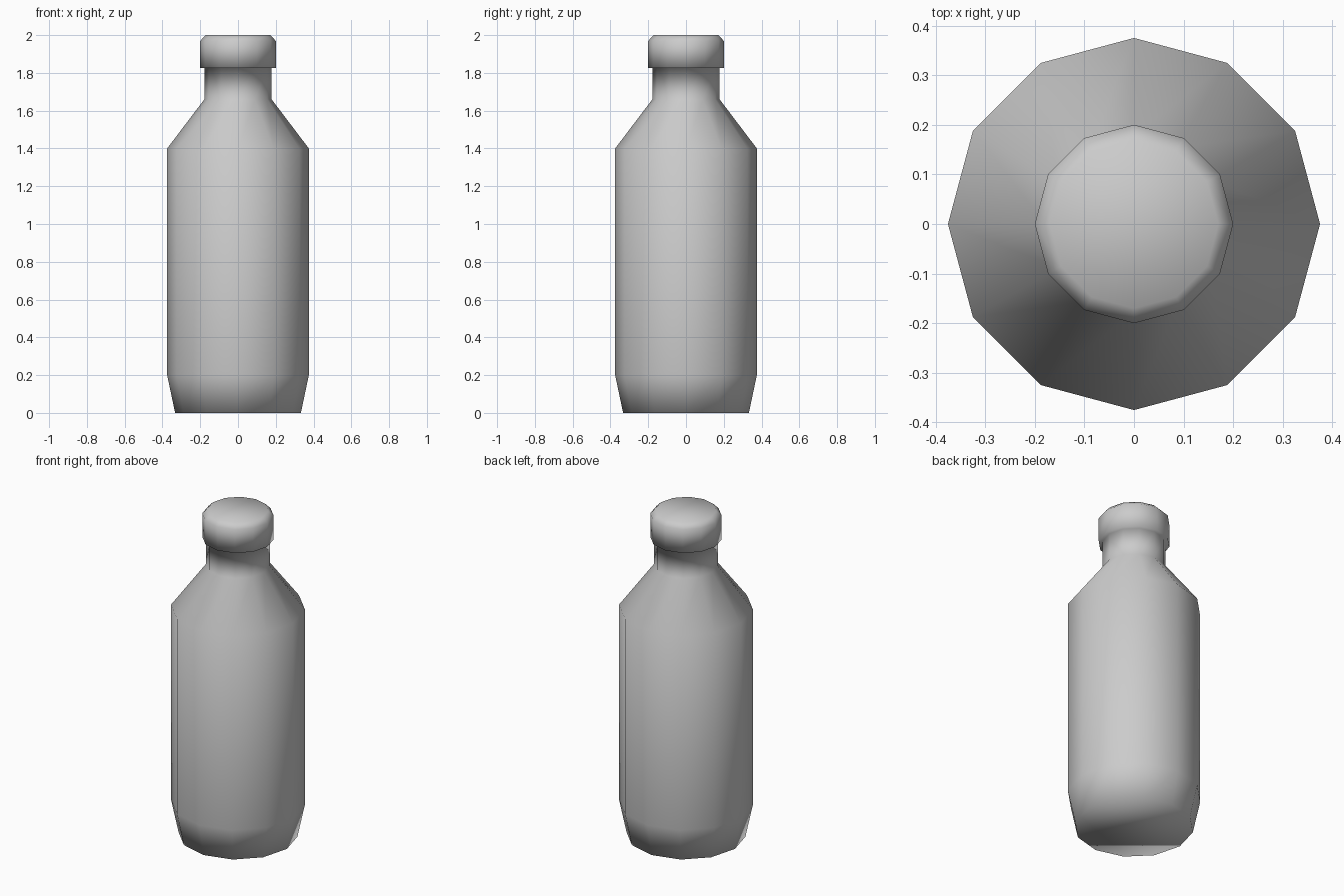
import bpy
import math

cube = bpy.data.objects.get("Cube")
if cube:
    bpy.data.objects.remove(cube, do_unlink=True)

SIDES = 12

grey = bpy.data.materials.new("plain_grey")
grey.use_nodes = True
colour = (0.6, 0.6, 0.6, 1)
grey.diffuse_color = colour
grey.node_tree.nodes["Principled BSDF"].inputs["Base Color"].default_value = colour


def lathe(name, profile):
    """Turn a (radius, height) profile around z and close both ends."""
    verts = [(r * math.cos(math.tau * i / SIDES), r * math.sin(math.tau * i / SIDES), z)
             for r, z in profile for i in range(SIDES)]
    faces = [tuple(reversed(range(SIDES)))]
    for ring in range(len(profile) - 1):
        a, b = ring * SIDES, (ring + 1) * SIDES
        for i in range(SIDES):
            j = (i + 1) % SIDES
            faces.append((a + i, a + j, b + j, b + i))
    last = (len(profile) - 1) * SIDES
    faces.append(tuple(range(last, last + SIDES)))
    mesh = bpy.data.meshes.new(name)
    mesh.from_pydata(verts, [], faces)
    mesh.materials.append(grey)
    mesh.shade_smooth()
    obj = bpy.data.objects.new(name, mesh)
    bpy.context.collection.objects.link(obj)
    return obj


# Tapered foot, straight body, sloped shoulder, neck and overhanging cap
lathe("bottle", [
    (0.333, 0), (0.375, 0.2), (0.375, 1.4),
    (0.178, 1.66), (0.178, 1.825),
    (0.2, 1.825), (0.2, 1.97), (0.17, 2),
])
